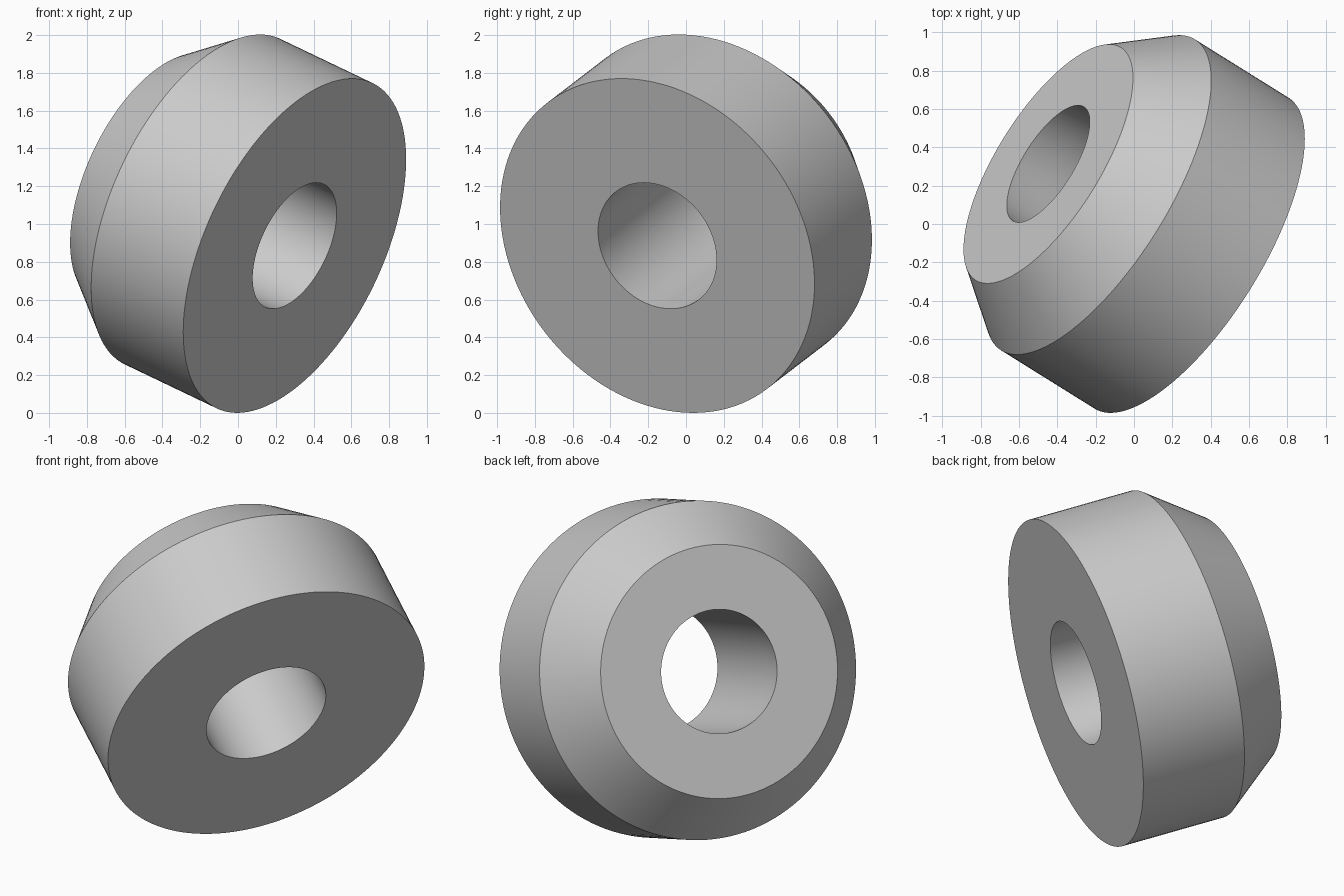
import bpy, bmesh, math
from mathutils import Vector

if "Cube" in bpy.data.objects:
    bpy.data.objects.remove(bpy.data.objects["Cube"])

SEGMENTS = 128
FRONT_CENTRE = Vector((0.30, -0.152, 0.885))      # centre of the wide flat face
AXIS = Vector((-0.786, 0.49, 0.376)).normalized()  # from wide face to narrow face

# closed section: (radius, distance along the axis)
PROFILE = [(0.36, 0.0), (0.955, 0.0), (0.955, 0.62),
           (0.715, 0.95), (0.35, 0.95), (0.36, 0.78)]

grey = bpy.data.materials.new("light grey")
grey.diffuse_color = (0.6, 0.6, 0.6, 1.0)
grey.use_nodes = True
grey.node_tree.nodes["Principled BSDF"].inputs["Base Color"].default_value = grey.diffuse_color

# ring body: section revolved about the axis
bm = bmesh.new()
rings = []
for i in range(SEGMENTS):
    a = 2 * math.pi * i / SEGMENTS
    rings.append([bm.verts.new((r * math.cos(a), r * math.sin(a), h)) for r, h in PROFILE])
n = len(PROFILE)
for i in range(SEGMENTS):
    here, there = rings[i], rings[(i + 1) % SEGMENTS]
    for j in range(n):
        k = (j + 1) % n
        bm.faces.new((here[j], there[j], there[k], here[k]))
bmesh.ops.recalc_face_normals(bm, faces=bm.faces)
mesh = bpy.data.meshes.new("bevelled_ring")
bm.to_mesh(mesh)
bm.free()
mesh.materials.append(grey)

ring = bpy.data.objects.new("bevelled_ring", mesh)
bpy.context.collection.objects.link(ring)

# tilt the ring into place
ring.rotation_mode = 'QUATERNION'
ring.rotation_quaternion = AXIS.to_track_quat('Z', 'Y')
ring.location = FRONT_CENTRE

# smooth round walls, crisp rims
bpy.context.view_layer.objects.active = ring
ring.select_set(True)
bpy.ops.object.shade_smooth_by_angle(angle=math.radians(25))
